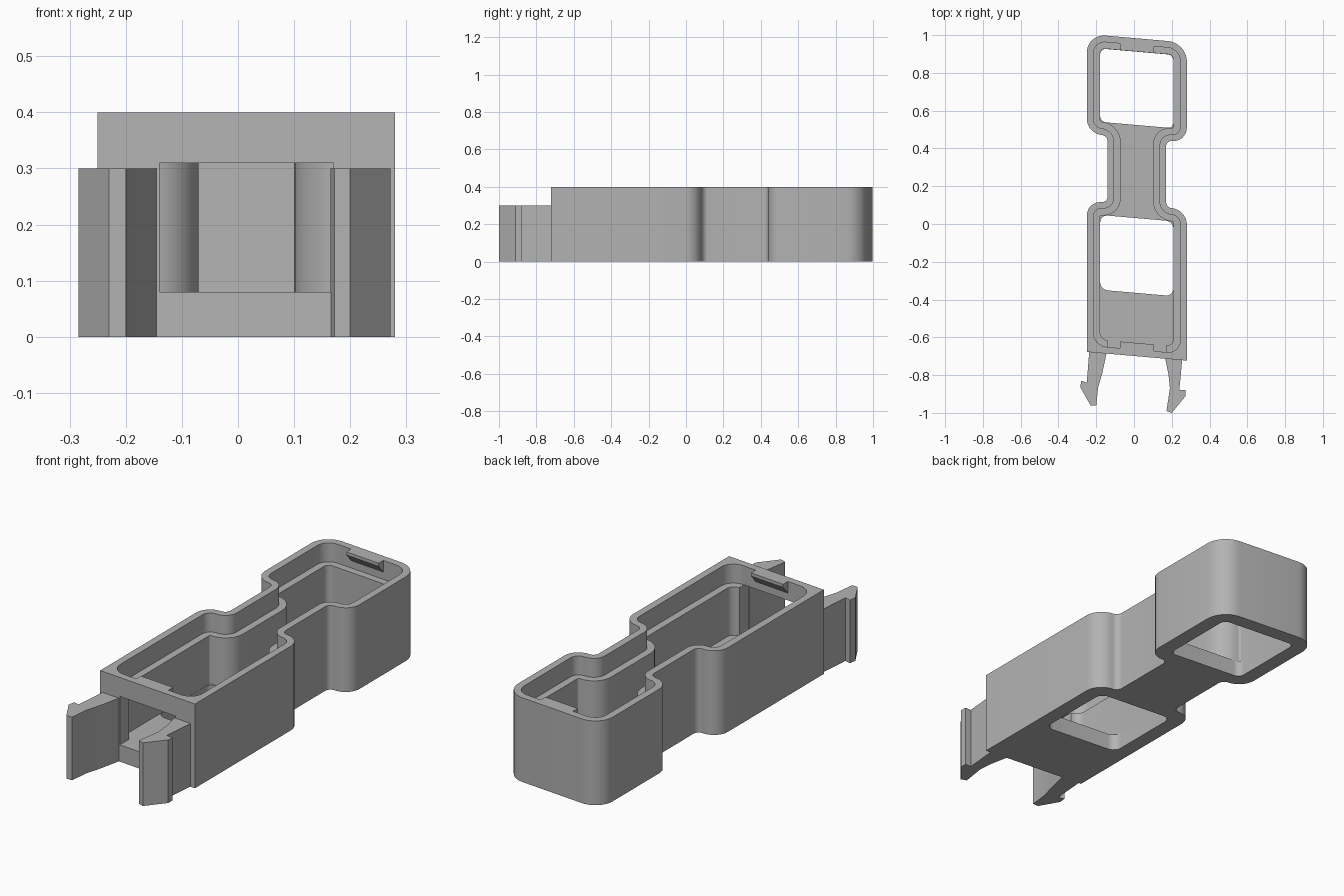
import bpy, bmesh, math

if "Cube" in bpy.data.objects:
    bpy.data.objects.remove(bpy.data.objects["Cube"])

SHEAR, CX = 0.087, 0.015      # slanted plan: y drops as x grows

grey = bpy.data.materials.new("light_grey")
grey.diffuse_color = (0.45, 0.45, 0.45, 1)
grey.use_nodes = True
grey.node_tree.nodes["Principled BSDF"].inputs["Base Color"].default_value = grey.diffuse_color


def arc(cx, cy, r, a0, a1, n=8):
    return [(cx + r * math.cos(math.radians(a0 + (a1 - a0) * i / n)),
             cy + r * math.sin(math.radians(a0 + (a1 - a0) * i / n))) for i in range(n + 1)]


def plan(d, front_r):
    """Dumbbell plan, inset by d from the outer wall."""
    w, h = 0.265 - d, 0.155 - d
    f, n1, n2, b = -0.70 + d, 0.10 - d, 0.455 + d, 0.983 - d
    rc, rv, rb = 0.08 - d, 0.03 + d, 0.10 - d
    side = arc(w - front_r, f + front_r, front_r, -90, 0) if front_r else [(w, f)]
    side += arc(w - rc, n1 - rc, rc, 0, 90)
    side += arc(h + rv, n1 + rv, rv, 270, 180)[1:]
    side += arc(h + rv, n2 - rv, rv, 180, 90)
    side += arc(w - rc, n2 + rc, rc, -90, 0)[1:]
    side += arc(w - rb, b - rb, rb, 0, 90)
    return side + [(-x, y) for x, y in reversed(side)]


def rounded_rect(w, y0, y1, r):
    side = arc(w - r, y0 + r, r, -90, 0) + arc(w - r, y1 - r, r, 0, 90)
    return side + [(-x, y) for x, y in reversed(side)]


def prism(name, bottom, top, slant=True):
    """Solid between two matching loops of 3D points."""
    bm = bmesh.new()
    lo = [bm.verts.new(p) for p in bottom]
    hi = [bm.verts.new(p) for p in top]
    bm.faces.new(lo[::-1])
    bm.faces.new(hi)
    for i in range(len(lo)):
        j = (i + 1) % len(lo)
        bm.faces.new((lo[i], lo[j], hi[j], hi[i]))
    if slant:
        for v in bm.verts:
            v.co.y -= SHEAR * v.co.x
            v.co.x += CX
    bmesh.ops.recalc_face_normals(bm, faces=bm.faces)
    me = bpy.data.meshes.new(name)
    bm.to_mesh(me)
    bm.free()
    me.materials.append(grey)
    ob = bpy.data.objects.new(name, me)
    bpy.context.collection.objects.link(ob)
    return ob


def extrude(name, pts, z0, z1, slant=True):
    return prism(name, [(x, y, z0) for x, y in pts], [(x, y, z1) for x, y in pts], slant)


def activate(ob):
    bpy.ops.object.select_all(action='DESELECT')
    ob.select_set(True)
    bpy.context.view_layer.objects.active = ob


def cut(ob, cutter):
    activate(ob)
    m = ob.modifiers.new("cut", 'BOOLEAN')
    m.operation, m.solver, m.object = 'DIFFERENCE', 'EXACT', cutter
    bpy.ops.object.modifier_apply(modifier=m.name)
    bpy.data.objects.remove(cutter)


# Tray body with stepped cavity, two floor windows and a front opening
body = extrude("tray_body", plan(0, 0), 0, 0.4)
cut(body, extrude("upper_cavity", plan(0.035, 0.07), 0.31, 0.45))
cut(body, extrude("lower_cavity", plan(0.07, 0.04), 0.08, 0.36))
cut(body, extrude("front_window", rounded_rect(0.194, -0.365, 0.031, 0.04), -0.05, 0.2))
cut(body, extrude("back_window", rounded_rect(0.194, 0.524, 0.912, 0.03), -0.05, 0.2))
cut(body, extrude("front_opening", [(-0.155, -0.8), (0.155, -0.8), (0.155, -0.6), (-0.155, -0.6)],
                  0.08, 0.31))

# Wedge catches under the rim, front and back
for name, wall, s in (("front_catch", -0.665, 1), ("back_catch", 0.948, -1)):
    prof = [(wall, 0.4), (wall + s * 0.035, 0.4), (wall + s * 0.035, 0.385), (wall, 0.345)]
    prism(name, [(-0.09, y, z) for y, z in prof], [(0.09, y, z) for y, z in prof])

# Barbed snap prongs
prongs = {
    "left_prong": [(-0.145, -0.683), (-0.168, -0.79), (-0.19, -0.865), (-0.20, -0.96),
                   (-0.23, -0.96), (-0.284, -0.865), (-0.28, -0.83), (-0.25, -0.84),
                   (-0.237, -0.675)],
    "right_prong": [(0.165, -0.71), (0.183, -0.80), (0.19, -0.87), (0.172, -0.99), (0.20, -1.0),
                    (0.272, -0.912), (0.272, -0.88), (0.24, -0.88), (0.255, -0.718)],
}
for name, pts in prongs.items():
    extrude(name, pts, 0, 0.3, slant=False)

# Smooth the rounded walls, keep corners crisp
for ob in list(bpy.context.scene.objects):
    activate(ob)
    bpy.ops.object.shade_smooth_by_angle(angle=math.radians(25))
